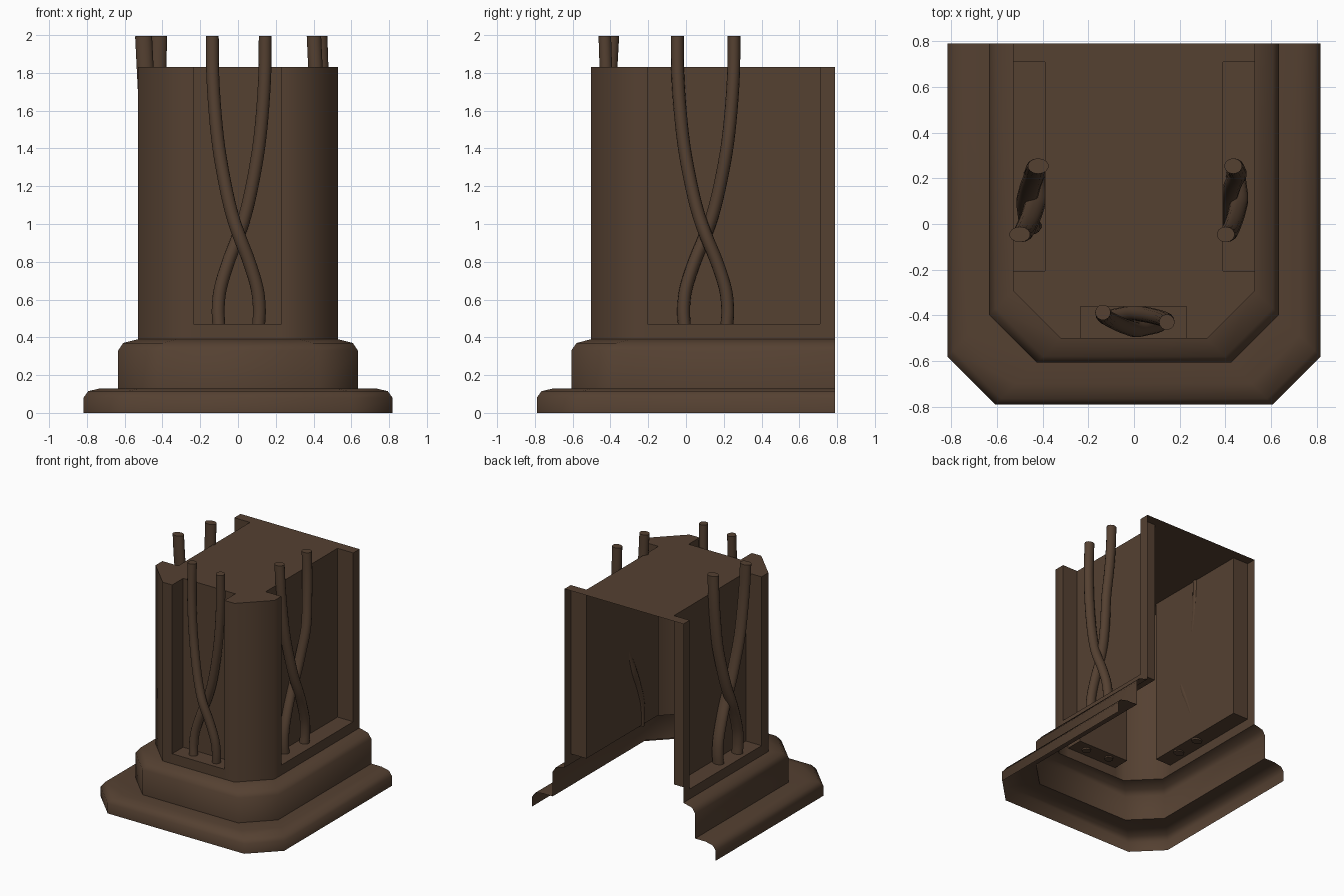
import bpy, bmesh, math
from mathutils import Vector

if "Cube" in bpy.data.objects:
    bpy.data.objects.remove(bpy.data.objects["Cube"])

brown = bpy.data.materials.new("dark_brown")
brown.diffuse_color = (0.09, 0.052, 0.031, 1)
brown.use_nodes = True
brown.node_tree.nodes["Principled BSDF"].inputs["Base Color"].default_value = brown.diffuse_color

BACK, FLOOR, TOP, DEPTH = 0.79, 0.47, 1.83, 0.14


def finish(name, bm, angle):
    me = bpy.data.meshes.new(name)
    bm.to_mesh(me)
    bm.free()
    me.materials.append(brown)
    ob = bpy.data.objects.new(name, me)
    bpy.context.collection.objects.link(ob)
    bpy.ops.object.select_all(action='DESELECT')
    ob.select_set(True)
    bpy.context.view_layer.objects.active = ob
    bpy.ops.object.shade_smooth_by_angle(angle=math.radians(angle))
    return ob


def plan(d):
    """Open outline with chamfered front corners, inset by d from the base."""
    x, y, c = 0.818 - d, -0.79 + d, 0.21
    half = [(x, BACK), (x, y + c), (x - c, y)]
    return [(-px, py) for px, py in half] + half[::-1]


def loft(bm, rings):
    """Join open outlines with quads."""
    rows = [[bm.verts.new(p) for p in r] for r in rings]
    for a, b in zip(rows, rows[1:]):
        for i in range(len(a) - 1):
            bm.faces.new((a[i], a[i + 1], b[i + 1], b[i]))
    return rows


# Stepped plinth, open at the back and below
profile = [(0, 0), (0, 0.08), (0.025, 0.115), (0.09, 0.13), (0.183, 0.13),
           (0.183, 0.33), (0.21, 0.37), (0.288, 0.39)]
bm = bmesh.new()
loft(bm, [[(x, y, z) for x, y in plan(d)] for d, z in profile])
finish("stepped_plinth", bm, 50)

# Column shell with three recesses open at the top
corners = plan(0.288)
niche = {0: (0.71, -0.205), 2: (-0.235, 0.23), 4: (-0.205, 0.71)}
flat, notched, mouths = [], [], []
for i, p in enumerate(corners):
    flat.append(p)
    notched.append(p)
    if i in niche:
        a, b = niche[i]
        if i == 2:
            m = [(a, p[1]), (b, p[1])]
            n = [(a, p[1] + DEPTH), (b, p[1] + DEPTH)]
        else:
            inner = p[0] - math.copysign(DEPTH, p[0])
            m = [(p[0], a), (p[0], b)]
            n = [(inner, a), (inner, b)]
        flat += m
        notched += [m[0], n[0], n[1], m[1]]
        mouths.append([m[0], m[1], n[1], n[0]])
bm = bmesh.new()
loft(bm, [[(x, y, z) for x, y in flat] for z in (0.39, FLOOR)])
rows = loft(bm, [[(x, y, z) for x, y in notched] for z in (FLOOR, TOP)])
bm.faces.new(rows[1])
for q in mouths:
    bm.faces.new([bm.verts.new((x, y, FLOOR)) for x, y in q])
bmesh.ops.remove_doubles(bm, verts=bm.verts, dist=0.0005)
bmesh.ops.recalc_face_normals(bm, faces=bm.faces)
finish("column_shell", bm, 50)


def spline(pts, steps=5):
    """Catmull-Rom through the points."""
    p = [pts[0] * 2 - pts[1]] + pts + [pts[-1] * 2 - pts[-2]]
    out = []
    for i in range(1, len(p) - 2):
        for s in range(steps):
            t = s / steps
            a, b, c, d = p[i - 1:i + 3]
            out.append(0.5 * (2 * b + (c - a) * t + (2 * a - 5 * b + 4 * c - d) * t * t
                              + (3 * b - a - 3 * c + d) * t ** 3))
    return out + [pts[-1]]


def rod(name, path, right, out, wide):
    """Capped tube along a path; 'wide' stretches it in the outward direction."""
    bm = bmesh.new()
    prev = None
    n, r = 14, 0.034
    for i, p in enumerate(path):
        t = (path[min(i + 1, len(path) - 1)] - path[max(i - 1, 0)]).normalized()
        if i in (0, len(path) - 1):
            t = (t + Vector((0, 0, 1))).normalized()
        u = (right - t * right.dot(t)).normalized()
        v = t.cross(u)
        ring = [bm.verts.new(p + u * r * math.cos(k * math.tau / n)
                             + v * r * wide * math.sin(k * math.tau / n)) for k in range(n)]
        if prev:
            for k in range(n):
                bm.faces.new((prev[k], prev[(k + 1) % n], ring[(k + 1) % n], ring[k]))
        else:
            bm.faces.new(ring[::-1])
        prev = ring
    bm.faces.new(prev)
    bmesh.ops.recalc_face_normals(bm, faces=bm.faces)
    finish(name, bm, 50)


# Crossing rods: sideways position by height, shared by every pair
sway = [(0.458, 0.105), (0.55, 0.109), (0.66, 0.097), (0.8, 0.055), (0.93, 0.005),
        (1.05, -0.035), (1.2, -0.07), (1.4, -0.105), (1.6, -0.126), (1.8, -0.138), (1.995, -0.14)]
# side: (outward, right, centre, sideways scale, widening, depth of each rod low/cross/mid/top)
sides = {
    "front": ((0, -1), (1, 0), 0.004, 1.0, 1.0,
              (0.43, 0.462, 0.42, 0.387), (0.42, 0.39, 0.41, 0.43)),
    "right": ((1, 0), (0, 1), 0.104, 1.07, 1.15,
              (0.44, 0.462, 0.43, 0.402), (0.42, 0.41, 0.455, 0.435)),
    "left": ((-1, 0), (0, -1), -0.104, 1.07, 1.35,
             (0.45, 0.47, 0.435, 0.42), (0.44, 0.43, 0.47, 0.50)),
}
for side, (o, rt, centre, scale, wide, da, db) in sides.items():
    out, right = Vector((*o, 0)), Vector((*rt, 0))
    for label, sign, dep in (("outer", 1, da), ("inner", -1, db)):
        keys = list(zip((0.458, 0.93, 1.4, 1.995), dep))
        pts = []
        for z, u in sway:
            for (z0, d0), (z1, d1) in zip(keys, keys[1:]):
                if z0 <= z <= z1:
                    d = d0 + (d1 - d0) * (z - z0) / (z1 - z0)
            pts.append(right * (centre + sign * u * scale) + out * d + Vector((0, 0, z)))
        rod(f"{side}_{label}_rod", spline(pts), right, out, wide)
